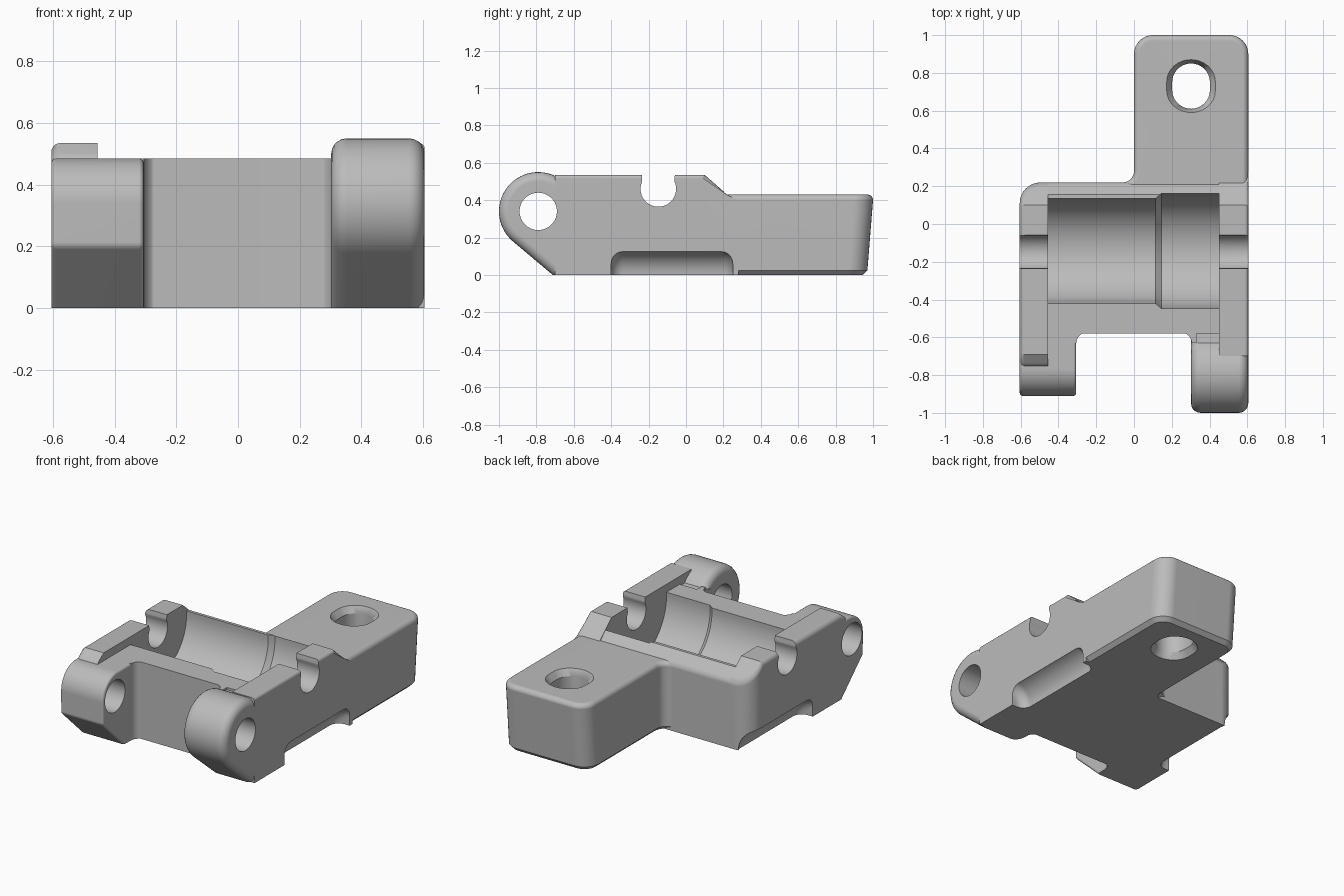
import bpy, bmesh
from math import sin, cos, radians, pi
from mathutils import Vector

if "Cube" in bpy.data.objects:
    bpy.data.objects.remove(bpy.data.objects["Cube"], do_unlink=True)

grey = bpy.data.materials.new("plain grey")
grey.use_nodes = True
grey.diffuse_color = (0.5, 0.5, 0.5, 1)
grey.node_tree.nodes["Principled BSDF"].inputs["Base Color"].default_value = grey.diffuse_color

OUT, LEFT, RIGHT = 0.605, -0.455, 0.45   # outer side, inner wall faces
TOP, FLOOR_TOP = 0.535, 0.485
PIN = (-0.79, 0.34)
SEAT = (-0.143, 0.46)


def arc(c, r, a, b, n=16):
    return [(c[0] + r * cos(radians(a + (b - a) * i / n)),
             c[1] + r * sin(radians(a + (b - a) * i / n))) for i in range(n + 1)]


def prism(pts, lo, hi, axis):
    """Extrude a 2D outline between lo and hi along an axis."""
    put = {"x": lambda p, v: (v, p[0], p[1]),
           "y": lambda p, v: (p[0], v, p[1]),
           "z": lambda p, v: (p[0], p[1], v)}[axis]
    bm = bmesh.new()
    a = [bm.verts.new(put(p, lo)) for p in pts]
    b = [bm.verts.new(put(p, hi)) for p in pts]
    bm.faces.new(a)
    bm.faces.new(b)
    for i in range(len(pts)):
        j = (i + 1) % len(pts)
        bm.faces.new((a[i], a[j], b[j], b[i]))
    bmesh.ops.recalc_face_normals(bm, faces=bm.faces)
    return bm


def rounded(bm, r, rule, seg=5):
    """Round the sharp edges whose midpoint meets the rule."""
    edges = [e for e in bm.edges if e.calc_face_angle(0) > 0.75
             and rule((e.verts[0].co + e.verts[1].co) / 2)]
    bmesh.ops.bevel(bm, geom=edges, offset=r, segments=seg, profile=0.5,
                    affect="EDGES", clamp_overlap=True)
    return bm


def obj(name, bm):
    bmesh.ops.recalc_face_normals(bm, faces=bm.faces)
    me = bpy.data.meshes.new(name)
    bm.to_mesh(me)
    bm.free()
    me.materials.append(grey)
    ob = bpy.data.objects.new(name, me)
    bpy.context.scene.collection.objects.link(ob)
    return ob


def near(a, b):
    return abs(a - b) < 1e-4


# Central block between the side walls
body = obj("bracket_body", prism(
    [(-0.58, 0), (-0.58, FLOOR_TOP), (0.155, FLOOR_TOP)]
    + arc((0.17, 0.40), 0.05, 50, 0, 5) + [(0.22, 0)], -0.5, 0.5, "x"))
added, cutters = [], []

# Right wall and its large round lug
added.append(obj("right_wall", rounded(prism(
    [(-0.7, 0), (-0.7, TOP), (0.1, TOP), (0.22, 0.428), (0.28, 0.4), (0.28, 0)],
    RIGHT, OUT, "x"), 0.04, lambda m: near(m.x, OUT) and m.z > 0.45)))
added.append(obj("right_lug", rounded(prism(
    [(-0.45, 0)] + [(-0.712, 0)] + arc(PIN, 0.21, 230, 40, 32) + [(-0.45, 0.46)],
    0.302, OUT, "x"), 0.05,
    lambda m: m.y < -0.6 and m.z > 0.01)))

# Left wall with a rounded rear corner, and its smaller lug
wall = prism([(-0.66, 0), (-0.76, 0.3), (-0.76, FLOOR_TOP), (-0.69, TOP), (0.1, TOP),
              (0.22, 0.43), (0.22, 0)], -OUT, LEFT, "x")
rounded(wall, 0.11, lambda m: near(m.x, -OUT) and near(m.y, 0.22), 8)
added.append(obj("left_wall", rounded(
    wall, 0.03, lambda m: m.z > 0.3 and not near(m.x, LEFT))))
added.append(obj("left_lug", rounded(prism(
    [(-0.45, 0), (-0.70, 0), (-0.91, 0.2)] + arc((-0.765, 0.34), 0.145, 180, 90)
    + [(-0.45, FLOOR_TOP)], -OUT, -0.306, "x"), 0.015,
    lambda m: m.y < -0.6 and m.z > 0.01, 4)))

# Rear tongue, with a fillet where it leaves the body
tongue = prism([(OUT, 0), (OUT, 1), (0, 1)] + arc((-0.06, 0.28), 0.06, 0, -90, 8)
               + [(-0.06, 0)], 0, 0.43, "z")
rounded(tongue, 0.1, lambda m: near(m.y, 1) and near(m.z, 0.215), 8)
rounded(tongue, 0.03, lambda m: near(m.z, 0.43) and m.y > 0.2)
rounded(tongue, 0.025, lambda m: near(m.z, 0) and m.y > 0.2, 1)
for v in tongue.verts:
    if v.co.y > 0.85 and v.co.z < 0.1:
        v.co.y -= 0.03
added.append(obj("tongue", tongue))

# Fillets between the front face and the lugs
for side in (-1, 1):
    pts = arc((0.25, -0.63), 0.055, 0, 90, 8) + [(0.25, -0.56), (0.33, -0.56), (0.33, -0.63)]
    added.append(obj("front_fillet", prism([(side * x, y) for x, y in pts],
                                           0, FLOOR_TOP, "z")))

# Stepped round seat, turned about the x direction
seat = bmesh.new()
line = [(LEFT, 0), (LEFT, 0.28), (0.115, 0.28), (0.145, 0.305), (RIGHT, 0.305), (RIGHT, 0)]
vs = [seat.verts.new((x, SEAT[0], SEAT[1] + r)) for x, r in line]
es = [seat.edges.new(p) for p in zip(vs, vs[1:])]
bmesh.ops.spin(seat, geom=vs + es, cent=(0, *SEAT), axis=(1, 0, 0),
               angle=2 * pi, steps=72, use_merge=True)
bmesh.ops.remove_doubles(seat, verts=seat.verts, dist=1e-5)
cutters.append(obj("seat_cutter", seat))

# Pin hole through both lugs, and open shaft notches in both walls
cutters.append(obj("pin_cutter", prism(arc(PIN, 0.1, 0, 350, 35), -1, 1, "x")))
cutters.append(obj("notch_cutter", prism(
    arc((-0.148, 0.46), 0.095, 155, 385, 30)
    + [(-0.062, 0.51), (-0.053, 0.6), (-0.243, 0.6), (-0.234, 0.51)], -1, 1, "x")))

# Scooped relief along both lower sides
for side in (-1, 1):
    scoop = prism(arc((side * 0.64, 0), 0.13, 0, 350, 35), -0.4, 0.25, "y")
    rounded(scoop, 0.06, lambda m: True)
    cutters.append(obj("scoop_cutter", scoop))

# Slotted screw hole, countersunk at both ends
slot = arc((0.302, 0.75), 0.1, 0, 180) + arc((0.302, 0.71), 0.1, 180, 360)
cutters.append(obj("slot_cutter", prism(slot, -0.1, 0.6, "z")))
for inner, outer in ((0.39, 0.44), (0.04, -0.01)):
    sink = prism(slot, inner, outer, "z")
    for v in sink.verts:
        if near(v.co.z, outer):
            v.co.x = 0.302 + (v.co.x - 0.302) * 1.36
            v.co.y = 0.73 + (v.co.y - 0.73) * 1.21
    cutters.append(obj("sink_cutter", sink))

# Join the parts, then cut the openings
bpy.context.view_layer.objects.active = body
for parts, mode in ((added, "UNION"), (cutters, "DIFFERENCE")):
    for part in parts:
        mod = body.modifiers.new(part.name, "BOOLEAN")
        mod.operation, mod.object, mod.solver = mode, part, "EXACT"
        bpy.ops.object.modifier_apply(modifier=mod.name)
        bpy.data.objects.remove(part, do_unlink=True)

bpy.ops.object.select_all(action="DESELECT")
body.select_set(True)
bpy.ops.object.shade_smooth_by_angle(angle=radians(30))
normals = body.modifiers.new("even_shading", "WEIGHTED_NORMAL")
normals.keep_sharp = True
